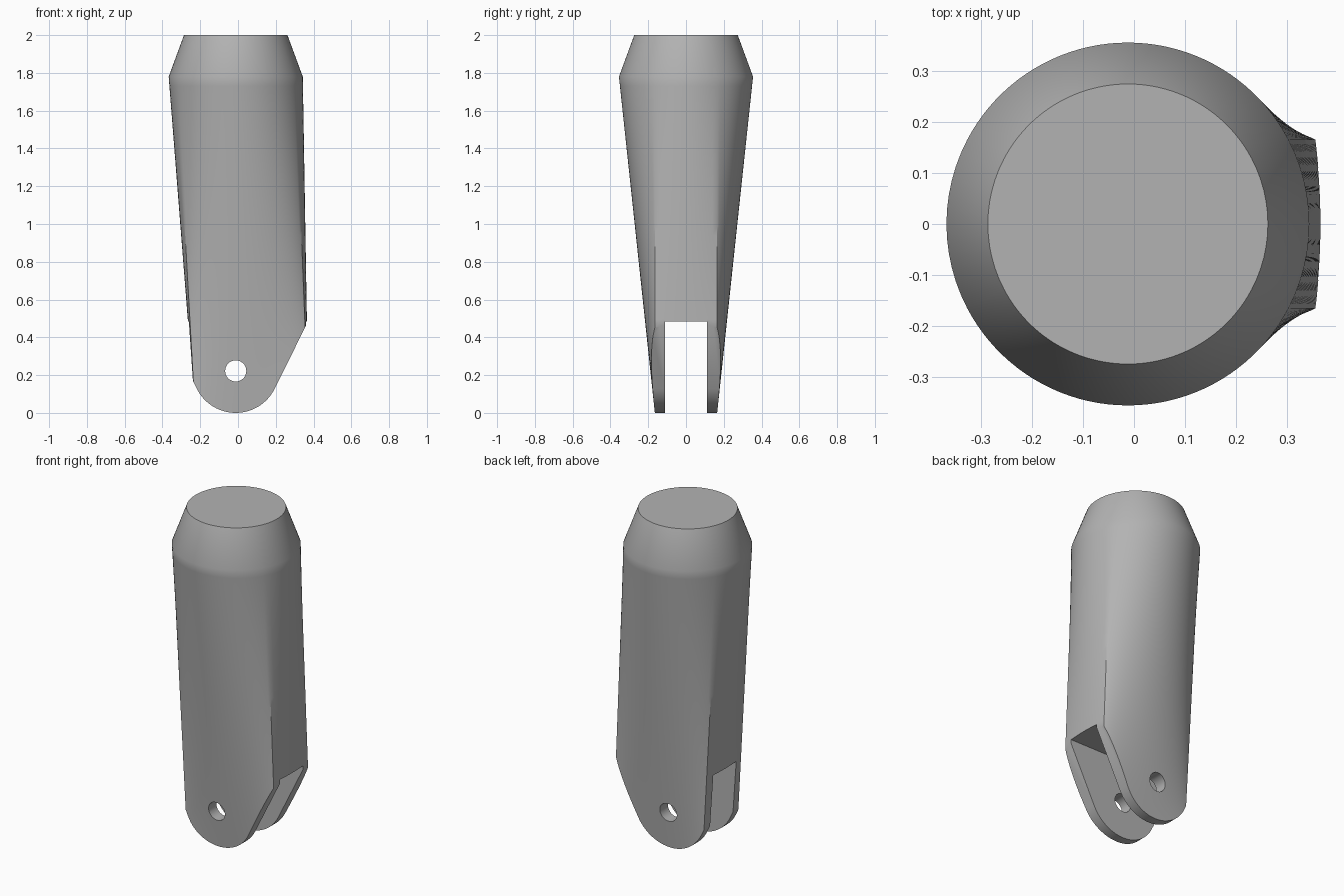
import bpy, bmesh, math

if "Cube" in bpy.data.objects:
    bpy.data.objects.remove(bpy.data.objects["Cube"], do_unlink=True)

CX = -0.012                    # axis of the round upper end
R, TOP_R = 0.355, 0.274        # shoulder and top radii
SHOULDER, HEIGHT = 1.78, 2.0
HALF = 0.165                   # half thickness at the foot
FOOT_L, FOOT_R = -0.227, 0.373 # ends of the foot rectangle
PIN_Z, PIN_R, TIP_R = 0.222, 0.056, 0.23
SLOT, SLOT_TOP = 0.11, 0.485

metal = bpy.data.materials.new("grey metal")
metal.use_nodes = True
grey = (0.45, 0.45, 0.45, 1)
metal.diffuse_color = grey
metal.node_tree.nodes["Principled BSDF"].inputs["Base Color"].default_value = grey


def add_object(name, bm):
    bmesh.ops.recalc_face_normals(bm, faces=bm.faces)
    mesh = bpy.data.meshes.new(name)
    bm.to_mesh(mesh)
    bm.free()
    mesh.materials.append(metal)
    obj = bpy.data.objects.new(name, mesh)
    bpy.context.collection.objects.link(obj)
    return obj


def loft(name, rings):
    bm = bmesh.new()
    rows = [[bm.verts.new(p) for p in ring] for ring in rings]
    n = len(rows[0])
    for low, high in zip(rows, rows[1:]):
        for i in range(n):
            j = (i + 1) % n
            bm.faces.new((low[i], low[j], high[j], high[i]))
    bm.faces.new(rows[0][::-1])
    bm.faces.new(rows[-1])
    return add_object(name, bm)


def prism(name, profile, half):
    """Extrude an x-z outline along y."""
    return loft(name, [[(x, y, z) for x, z in profile] for y in (-half, half)])


# Angles around the body, with points exactly on the four foot corners
corner = math.asin(HALF / R)
angles = []
for start, end, count in ((-corner, corner, 12), (corner, math.pi - corner, 40),
                          (math.pi - corner, math.pi + corner, 12),
                          (math.pi + corner, 2 * math.pi - corner, 40)):
    angles += [start + (end - start) * i / count for i in range(count)]


def foot_point(a):
    """Matching point on the foot rectangle."""
    s = (math.cos(a) / math.cos(corner) + 1) / 2
    x = FOOT_L + (FOOT_R - FOOT_L) * min(1, max(0, s))
    return x, max(-HALF, min(HALF, R * math.sin(a)))


def body_ring(z):
    t = z / SHOULDER
    ring = []
    for a in angles:
        fx, fy = foot_point(a)
        ring.append((fx + (CX + R * math.cos(a) - fx) * t,
                     fy + (R * math.sin(a) - fy) * t, z))
    return ring


# Body: rectangular foot blending into a round shoulder, then a tapered top
STEPS = 36
rings = [body_ring(SHOULDER * i / STEPS) for i in range(STEPS + 1)]
rings.append([(CX + TOP_R * math.cos(a), TOP_R * math.sin(a), HEIGHT) for a in angles])
body = loft("clevis_body", rings)

# Side outline: rounded tip with two slanted flanks
tilt = math.radians(26.4)
outline = []
for i in range(33):
    a = -tilt - (math.pi - 2 * tilt) * i / 32
    outline.append((CX + TIP_R * math.cos(a), TIP_R + TIP_R * math.sin(a)))
rise = 1.0
run = rise * math.tan(tilt)
(rx, rz), (lx, lz) = outline[0], outline[-1]
outline += [(lx - run, lz + rise), (lx - run, 2.2), (rx + run, 2.2), (rx + run, rz + rise)]
outline_cutter = prism("outline_cutter", outline, 1)

# Slot between the two prongs, and the pin hole through both
slot_cutter = prism("slot_cutter", [(-1, -1), (1, -1), (1, SLOT_TOP), (-1, SLOT_TOP)], SLOT)
circle = [2 * math.pi * i / 32 for i in range(32)]
pin_cutter = prism("pin_cutter", [(CX + PIN_R * math.cos(a), PIN_Z + PIN_R * math.sin(a))
                                  for a in circle], 1)

cutters = ((outline_cutter, "INTERSECT"), (slot_cutter, "DIFFERENCE"), (pin_cutter, "DIFFERENCE"))
for cutter, operation in cutters:
    cutter.hide_render = True
    mod = body.modifiers.new(cutter.name, "BOOLEAN")
    mod.object, mod.operation, mod.solver = cutter, operation, "EXACT"

# Bake the cuts so that the shading follows the final edges
graph = bpy.context.evaluated_depsgraph_get()
final = bpy.data.meshes.new_from_object(body.evaluated_get(graph))
body.modifiers.clear()
body.data = final
final.name = "clevis_body"
final.materials.clear()
final.materials.append(metal)
for cutter, _ in cutters:
    bpy.data.objects.remove(cutter, do_unlink=True)

for obj in bpy.context.selected_objects:
    obj.select_set(False)
body.select_set(True)
bpy.context.view_layer.objects.active = body
bpy.ops.object.shade_smooth_by_angle(angle=math.radians(30))
